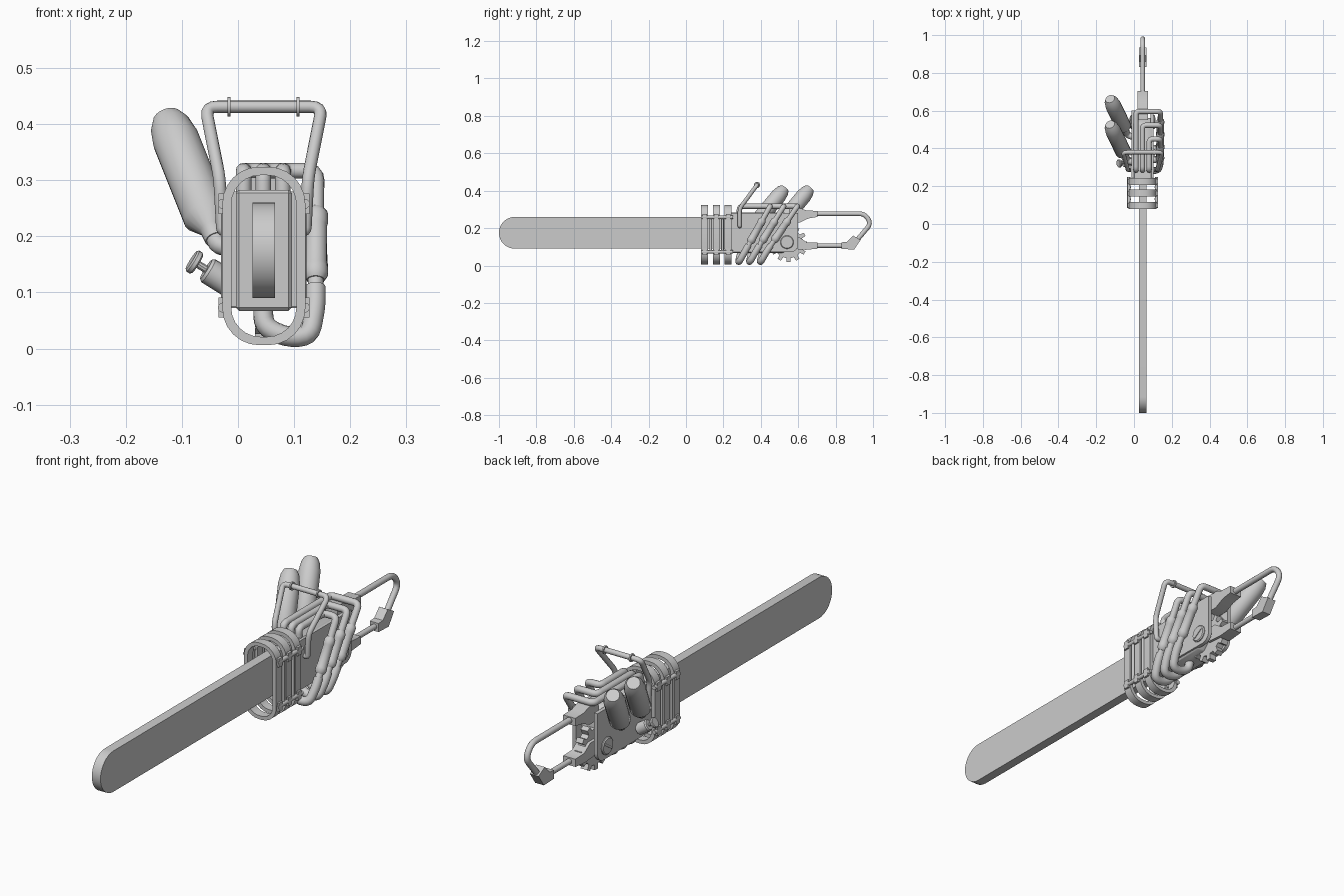
import bpy, bmesh, math
from mathutils import Vector

if "Cube" in bpy.data.objects:
    bpy.data.objects.remove(bpy.data.objects["Cube"])

CX = 0.046  # symmetry plane of blade, body and handles


def finish(name, bm, smooth=True):
    bmesh.ops.recalc_face_normals(bm, faces=bm.faces)
    me = bpy.data.meshes.new(name)
    bm.to_mesh(me)
    bm.free()
    ob = bpy.data.objects.new(name, me)
    bpy.context.collection.objects.link(ob)
    if smooth:
        bpy.ops.object.select_all(action='DESELECT')
        bpy.context.view_layer.objects.active = ob
        ob.select_set(True)
        bpy.ops.object.shade_smooth_by_angle(angle=math.radians(35))
    return ob


def prism(name, pts, x0, x1, bevel=0.0):
    """Extrude a (y, z) outline from x0 to x1."""
    bm = bmesh.new()
    f = bm.faces.new([bm.verts.new((x0, y, z)) for y, z in pts])
    r = bmesh.ops.extrude_face_region(bm, geom=[f])
    bmesh.ops.translate(bm, vec=(x1 - x0, 0, 0),
                        verts=[g for g in r['geom'] if isinstance(g, bmesh.types.BMVert)])
    if bevel:
        bmesh.ops.bevel(bm, geom=bm.edges[:], offset=bevel, segments=1, affect='EDGES')
    return finish(name, bm)


def round_rect(a0, a1, b0, b1, r, n=6):
    pts = []
    for k, (a, b) in enumerate([(a1 - r, b1 - r), (a0 + r, b1 - r), (a0 + r, b0 + r), (a1 - r, b0 + r)]):
        for i in range(n + 1):
            t = math.pi / 2 * (k + i / n)
            pts.append((a + r * math.cos(t), b + r * math.sin(t)))
    return pts


def lathe(name, base, direction, profile, n=16):
    """Turn (distance, radius) pairs around an axis."""
    base, d = Vector(base), Vector(direction).normalized()
    q = d.to_track_quat('Z', 'Y')
    bm = bmesh.new()
    rings = []
    for t, r in profile:
        rings.append([bm.verts.new(base + q @ Vector((r * math.cos(2 * math.pi * i / n),
                      r * math.sin(2 * math.pi * i / n), t))) for i in range(n)])
    for a, b in zip(rings, rings[1:]):
        for i in range(n):
            bm.faces.new((a[i], a[(i + 1) % n], b[(i + 1) % n], b[i]))
    bm.faces.new(rings[0])
    bm.faces.new(rings[-1])
    return finish(name, bm)


def tube(name, pts, radius, fillet=0.02, seg=4):
    """Round bar along a path with filleted corners."""
    pts = [Vector(p) for p in pts]
    path = [pts[0]]
    for a, b, c in zip(pts, pts[1:], pts[2:]):
        u, v = a - b, c - b
        f = min(fillet, u.length * 0.48, v.length * 0.48)
        p, q = b + u.normalized() * f, b + v.normalized() * f
        for i in range(seg + 1):
            t = i / seg
            path.append(p * (1 - t) ** 2 + b * 2 * t * (1 - t) + q * t * t)
    path.append(pts[-1])
    cu = bpy.data.curves.new(name + "_path", 'CURVE')
    cu.dimensions = '3D'
    cu.bevel_depth, cu.bevel_resolution, cu.use_fill_caps = radius, 4, True
    sp = cu.splines.new('POLY')
    sp.points.add(len(path) - 1)
    for s, p in zip(sp.points, path):
        s.co = (*p, 1)
    ob = bpy.data.objects.new(name + "_path", cu)
    bpy.context.collection.objects.link(ob)
    bm = bmesh.new()
    me = bpy.data.meshes.new_from_object(ob.evaluated_get(bpy.context.evaluated_depsgraph_get()))
    bm.from_mesh(me)
    bpy.data.objects.remove(ob)
    return finish(name, bm)


# guide bar with rounded nose
nose = [(-0.915 - 0.085 * math.sin(t), 0.175 + 0.085 * math.cos(t))
        for t in [math.pi * i / 16 for i in range(17)]]
prism("guide_bar", nose + [(0.3, 0.09), (0.3, 0.26)], CX - 0.02, CX + 0.02)

# three hollow collar rings
outer = round_rect(-0.028, 0.12, 0.006, 0.324, 0.066)
inner = round_rect(-0.012, 0.104, 0.021, 0.309, 0.052)
for k, y in enumerate((0.08, 0.145, 0.207)):
    bm = bmesh.new()
    L = [[bm.verts.new((x, yy, z)) for x, z in o]
         for o, yy in ((outer, y), (outer, y + 0.037), (inner, y + 0.037), (inner, y))]
    n = len(outer)
    for j in range(4):
        a, b = L[j], L[(j + 1) % 4]
        for i in range(n):
            bm.faces.new((a[i], a[(i + 1) % n], b[(i + 1) % n], b[i]))
    finish(f"collar_ring_{k + 1}", bm)

# tie rods and upright bars joining the rings
for s in (-1, 1):
    x = CX + s * 0.073
    for z in (0.073, 0.258):
        tube(f"tie_rod_{s}_{z}", [(x, 0.085, z), (x, 0.25, z)], 0.009)
        for y in (0.1, 0.163, 0.225):
            prism(f"rod_clamp_{s}_{z}_{y}", [(y - 0.012, z - 0.018), (y + 0.012, z - 0.018),
                  (y + 0.012, z + 0.018), (y - 0.012, z + 0.018)], x - 0.008, x + 0.008)
    for y in (0.132, 0.195):
        tube(f"upright_bar_{s}_{y}", [(x - s * 0.004, y, 0.07), (x - s * 0.004, y, 0.26)], 0.007)

# motor body, side plates and slotted bolts
prism("motor_body", [(0.21, 0.067), (0.52, 0.067), (0.56, 0.11), (0.56, 0.25), (0.53, 0.283), (0.21, 0.283)],
      CX - 0.05, CX + 0.05, 0.006)
for s in (-1, 1):
    a, b = sorted((CX + s * 0.042, CX + s * 0.058))
    prism(f"side_plate_{s}", [(0.24, 0.075)] + [(0.56 + 0.04 * math.sin(t), 0.112 - 0.04 * math.cos(t))
          for t in [math.pi / 12 * i for i in range(7)]] + [(0.6, 0.28), (0.24, 0.28)], a, b)
    lathe(f"bolt_{s}", (CX + s * 0.05, 0.54, 0.125), (s, 0, 0),
          [(0, 0.036), (0.012, 0.036), (0.016, 0.032)], 20)
    x = CX + s * 0.066
    prism(f"bolt_ridge_{s}", [(0.515, 0.114), (0.521, 0.107), (0.565, 0.136), (0.559, 0.143)],
          x - 0.003, x + 0.003)

# drive sprocket
gear = []
for i in range(12):
    for da, r in ((-0.15, 0.078), (-0.10, 0.1), (0.10, 0.1), (0.15, 0.078)):
        t = 2 * math.pi * i / 12 + da
        gear.append((0.548 + r * math.cos(t), 0.117 + r * math.sin(t)))
prism("drive_sprocket", gear, CX - 0.016, CX + 0.016)

# three exhaust pipes with mufflers
for k in range(3):
    x, yt, yb = 0.08 - 0.035 * k, 0.45 + 0.073 * k, 0.285 + 0.058 * k
    top, low = Vector((0.14, yt, 0.317)), Vector((0.138, yb + 0.03, 0.075))
    tube(f"exhaust_pipe_{k + 1}", [(x, 0.285, 0.26), (x, 0.285, 0.317), (x, yt, 0.317), top, low], 0.014)
    ax = (low - top).normalized()
    start = top + ax * (0.068 / -ax.z)
    lathe(f"muffler_{k + 1}", start, ax, [(0, 0.014), (0.01, 0.021), (0.03, 0.021), (0.034, 0.0195),
          (0.115, 0.0205), (0.12, 0.022), (0.135, 0.022), (0.145, 0.016)])
    tube(f"exhaust_bend_{k + 1}", [low - ax * 0.04, low, (0.128, yb, 0.022), (0.085, yb - 0.005, 0.02),
         (0.045, yb, 0.04), (0.045, yb + 0.01, 0.08)], 0.018, 0.03)

# two tilted fuel bottles with elbow necks
d = Vector((-0.4, 0.83, 1)).normalized()
for k in range(2):
    base = Vector((-0.034, 0.335 + 0.135 * k, 0.18))
    tube(f"bottle_elbow_{k + 1}", [(0.0, base.y - 0.01, 0.185), base, base + d * 0.05], 0.017, 0.03)
    lathe(f"fuel_bottle_{k + 1}", base + d * 0.02, d,
          [(0, 0.019), (0.025, 0.021), (0.055, 0.042), (0.24, 0.042), (0.275, 0.036), (0.295, 0.026)], 18)

# choke valve with knob
v = Vector((-0.8, -0.12, 0.5)).normalized()
p = Vector((-0.015, 0.33, 0.115))
lathe("choke_valve", p, v, [(0, 0.024), (0.045, 0.024), (0.05, 0.02)])
lathe("choke_stem", p + v * 0.04, v, [(0, 0.007), (0.04, 0.007)], 10)
lathe("choke_knob", p + v * 0.068, v, [(0, 0.019), (0.003, 0.022), (0.01, 0.022), (0.013, 0.019)])

# front carrying handle with grip rings
tube("front_handle", [(-0.015, 0.287, 0.21), (-0.028, 0.287, 0.21), (-0.033, 0.287, 0.305), (-0.058, 0.38, 0.431),
     (0.15, 0.38, 0.431), (0.125, 0.287, 0.305), (0.12, 0.287, 0.21), (0.107, 0.287, 0.21)], 0.011, 0.022)
for x in (-0.016, 0.107):
    lathe(f"grip_ring_{x}", (x - 0.003, 0.38, 0.431), (1, 0, 0), [(0, 0.017), (0.006, 0.017)])

# rear mounts and rear handle
prism("upper_mount", [(0.55, 0.305), (0.615, 0.305), (0.645, 0.294), (0.703, 0.292), (0.703, 0.26),
      (0.655, 0.252), (0.61, 0.23), (0.55, 0.23)], CX - 0.028, CX + 0.028)
prism("lower_mount", [(0.56, 0.152), (0.605, 0.152), (0.645, 0.124), (0.703, 0.122), (0.703, 0.09),
      (0.64, 0.084), (0.56, 0.09)], CX - 0.028, CX + 0.028)
tube("rear_handle", [(CX, 0.69, 0.277), (CX, 0.955, 0.277), (CX, 0.99, 0.225), (CX, 0.905, 0.125)], 0.0125, 0.035)
tube("rear_lower_bar", [(CX, 0.69, 0.106), (CX, 0.87, 0.106)], 0.0115)
prism("rear_joint", [(0.832, 0.088), (0.832, 0.124), (0.86, 0.126), (0.893, 0.16), (0.934, 0.137),
      (0.899, 0.086)], CX - 0.02, CX + 0.02)
